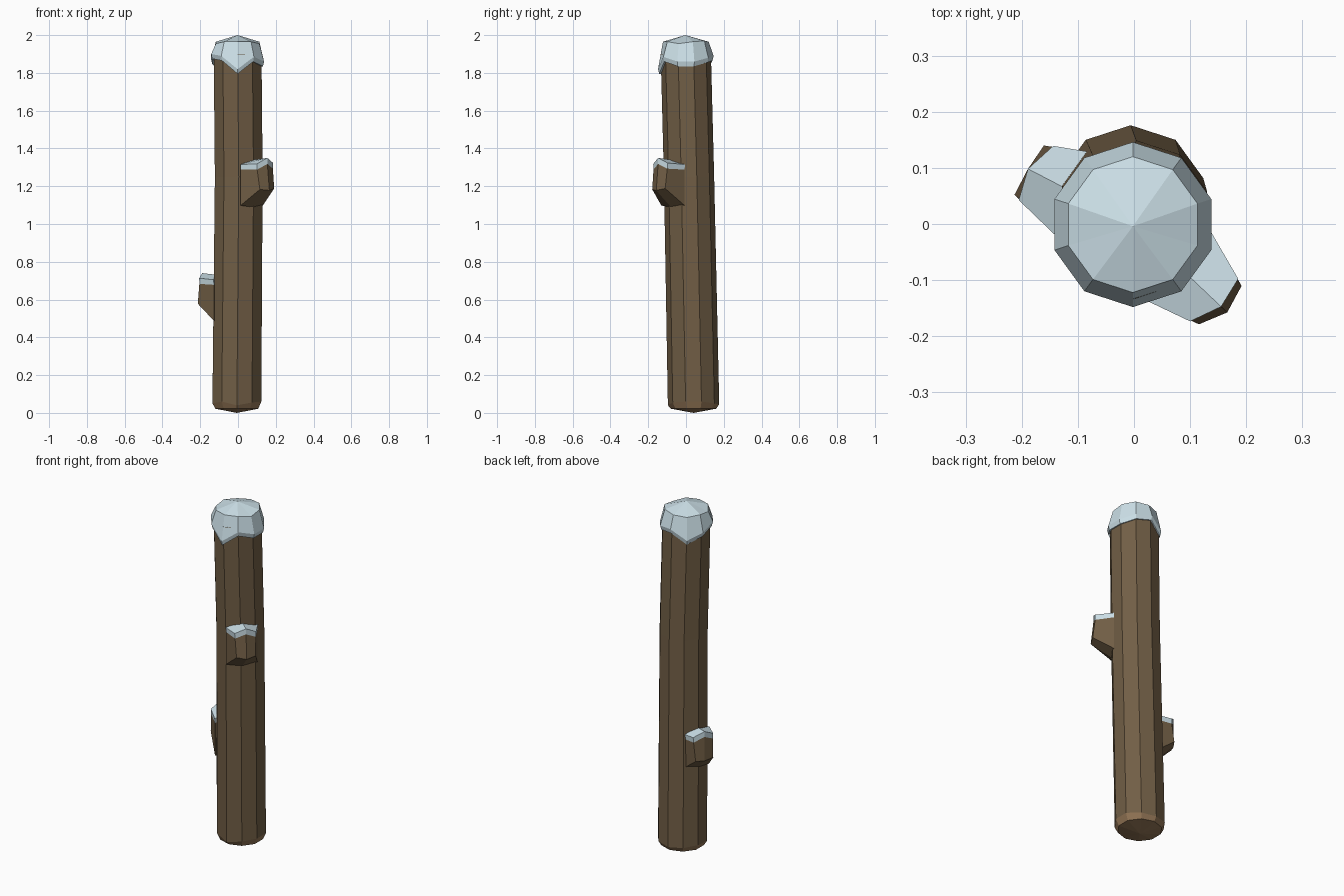
import bpy, bmesh, math
from mathutils import Vector

if "Cube" in bpy.data.objects:
    bpy.data.objects.remove(bpy.data.objects["Cube"])

def material(name, rgb):
    m = bpy.data.materials.new(name)
    m.diffuse_color = (*rgb, 1)
    m.use_nodes = True
    m.node_tree.nodes["Principled BSDF"].inputs["Base Color"].default_value = m.diffuse_color
    return m

BARK = material("brown bark", (0.165, 0.112, 0.060))
CUT = material("cut wood", (0.30, 0.185, 0.095))
SNOW = material("pale snow", (0.60, 0.74, 0.80))
N = 10

def finish(bm, name, mats):
    bmesh.ops.recalc_face_normals(bm, faces=bm.faces)
    me = bpy.data.meshes.new(name)
    bm.to_mesh(me)
    bm.free()
    for m in mats:
        me.materials.append(m)
    ob = bpy.data.objects.new(name, me)
    bpy.context.collection.objects.link(ob)
    return ob

def ring(bm, cx, cy, r, zs):
    # ten-sided ring starting at the front (-y), going round by +x
    out = []
    for i in range(N):
        a = math.radians(-90 + 36 * i)
        z = zs[i] if isinstance(zs, list) else zs
        out.append(bm.verts.new((cx + r * math.cos(a), cy + r * math.sin(a), z)))
    return out

def bridge(bm, a, b):
    for i in range(N):
        j = (i + 1) % N
        bm.faces.new((a[i], a[j], b[j], b[i]))

def fan(bm, loop, point):
    c = bm.verts.new(point)
    for i in range(N):
        bm.faces.new((loop[i], loop[(i + 1) % N], c))

# Trunk: slightly bent, with a bevelled cut end at the bottom
bm = bmesh.new()
sections = [(-0.006, 0.04, 0.119, 0.022),
            (-0.006, 0.04, 0.136, [0.04, 0.055, 0.06, 0.06, 0.05, 0.045, 0.05, 0.055, 0.05, 0.06]),
            (0.004, 0.016, 0.133, 1.25),
            (-0.002, -0.001, 0.133, 1.90)]
loops = [ring(bm, *s) for s in sections]
for a, b in zip(loops, loops[1:]):
    bridge(bm, a, b)
fan(bm, loops[0], (-0.006, 0.04, 0))
fan(bm, loops[-1], (-0.002, -0.001, 1.92))
for f in bm.faces:
    f.material_index = 1 if max(v.co.z for v in f.verts) < 0.1 else 0
finish(bm, "trunk", [BARK, CUT])

# Snow cap: domed, with an uneven lower rim
bm = bmesh.new()
rim = [1.82, 1.885, 1.86, 1.86, 1.88, 1.89, 1.835, 1.87, 1.90, 1.89]
low = [z - 0.025 for z in rim]
shoulder = [1.965, 1.965, 1.955, 1.965, 1.97, 1.965, 1.96, 1.965, 1.955, 1.965]
c = (-0.002, -0.001)
loops = [ring(bm, *c, 0.130, low), ring(bm, *c, 0.141, low),
         ring(bm, *c, 0.147, rim), ring(bm, *c, 0.121, shoulder)]
for a, b in zip(loops, loops[1:]):
    bridge(bm, a, b)
fan(bm, loops[-1], (-0.002, -0.004, 2.0))
finish(bm, "snow_cap", [SNOW])

# Branch stubs: three columns across, drawn out from the trunk, bark below and snow above
def layer(bm, az, z, inner, outer):
    u = Vector((math.cos(az), math.sin(az), 0))
    v = Vector((-math.sin(az), math.cos(az), 0))
    pts = inner + outer[::-1]
    return [bm.verts.new(u * p[0] + v * p[1] + Vector((0, 0, z + p[2]))) for p in pts]

def slab(name, az, z, lower, upper, mat):
    bm = bmesh.new()
    a, b = layer(bm, az, z, *lower), layer(bm, az, z, *upper)
    for i in range(6):
        j = (i + 1) % 6
        bm.faces.new((a[i], a[j], b[j], b[i]))
    for l in (a, b):
        bm.faces.new((l[0], l[1], l[4], l[5]))
        bm.faces.new((l[1], l[2], l[3], l[4]))
    finish(bm, name, [mat])

bottom = ([(0.10, -0.085, -0.005), (0.115, 0, -0.015), (0.10, 0.085, -0.005)],
          [(0.207, -0.05, 0.08), (0.229, 0, 0.075), (0.215, 0.052, 0.085)])
middle = ([(0.10, -0.085, 0.185), (0.10, 0, 0.21), (0.10, 0.085, 0.185)],
          [(0.192, -0.055, 0.185), (0.214, 0, 0.215), (0.202, 0.055, 0.19)])
top = ([(0.10, -0.087, 0.212), (0.10, 0, 0.235), (0.10, 0.087, 0.212)],
       [(0.192, -0.057, 0.215), (0.214, 0, 0.247), (0.202, 0.057, 0.22)])

def shrink(shape, k):
    return tuple([(min(u, k), v, z) for u, v, z in row] for row in shape)

for name, az, z, reach in (("upper_stub", -43.5, 1.103, 0.23),
                           ("lower_stub", 152.5, 0.493, 0.213)):
    a = math.radians(az)
    slab(name, a, z, shrink(bottom, reach), shrink(middle, reach), BARK)
    slab(name + "_snow", a, z, shrink(middle, reach), shrink(top, reach), SNOW)
